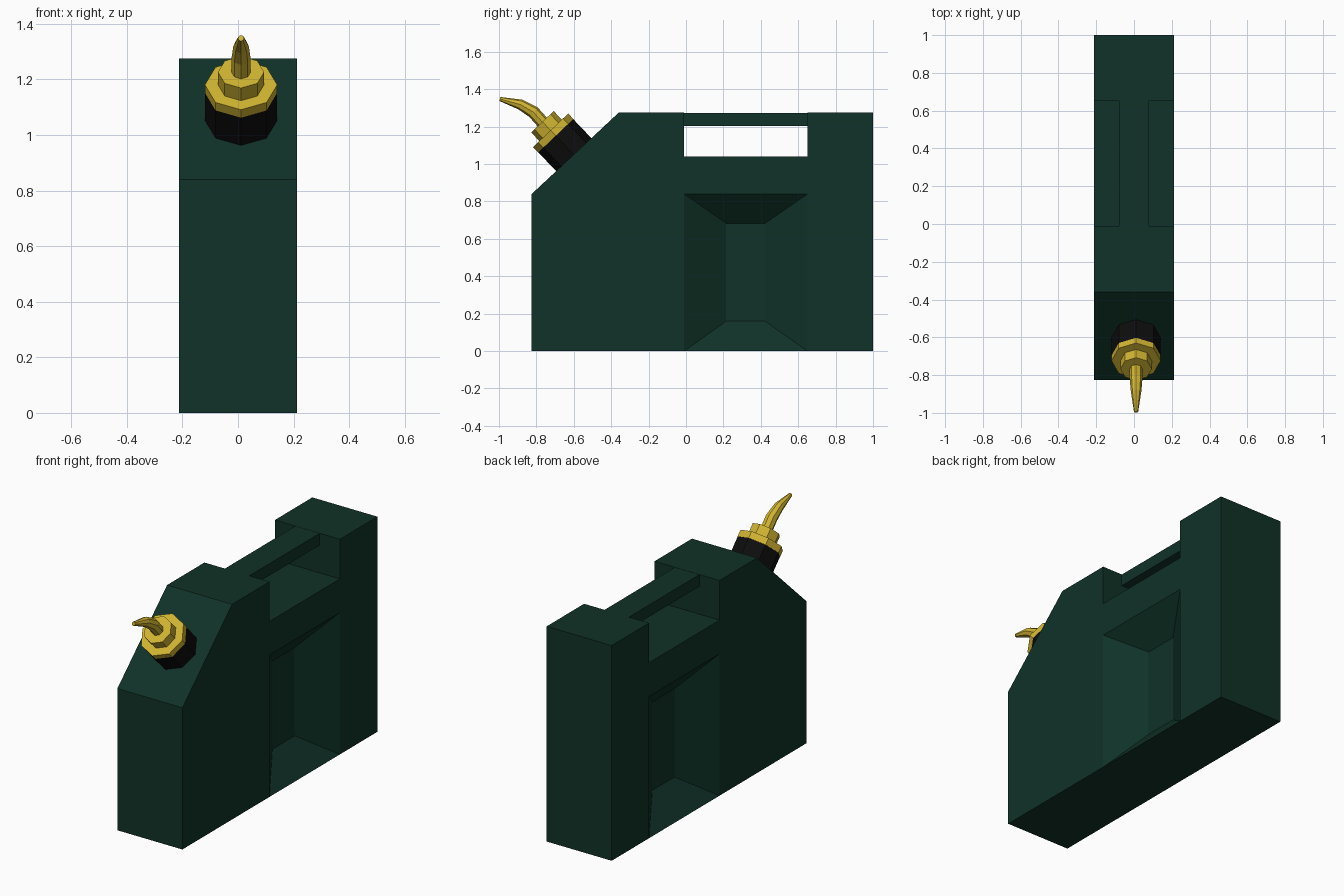
import bpy, bmesh, math
from mathutils import Vector

if "Cube" in bpy.data.objects:
    bpy.data.objects.remove(bpy.data.objects["Cube"])


def material(name, rgb):
    m = bpy.data.materials.new(name)
    m.diffuse_color = (*rgb, 1)
    m.use_nodes = True
    m.node_tree.nodes["Principled BSDF"].inputs["Base Color"].default_value = m.diffuse_color
    return m


GREEN = material("dark green", (0.005, 0.032, 0.021))
YELLOW = material("yellow", (0.64, 0.46, 0.032))
BLACK = material("black", (0.004, 0.004, 0.004))


def finish(bm, name, mat):
    bmesh.ops.recalc_face_normals(bm, faces=bm.faces)
    me = bpy.data.meshes.new(name)
    bm.to_mesh(me)
    bm.free()
    me.materials.append(mat)
    ob = bpy.data.objects.new(name, me)
    bpy.context.collection.objects.link(ob)
    return ob


def tube(name, mat, rings, sides=8):
    """Faceted tube through rings of (centre, axis, radius)."""
    bm = bmesh.new()
    loops = []
    for c, axis, r in rings:
        u = Vector((1, 0, 0))
        v = axis.cross(u).normalized()
        angles = [math.tau * i / sides for i in range(sides)]
        loops.append([bm.verts.new(c + r * (math.cos(a) * u + math.sin(a) * v)) for a in angles])
    for a, b in zip(loops, loops[1:]):
        for i in range(sides):
            j = (i + 1) % sides
            bm.faces.new((a[i], a[j], b[j], b[i]))
    bm.faces.new(loops[0])
    bm.faces.new(loops[-1])
    return finish(bm, name, mat)


# Can body: side profile with a tapered recess on both sides
W, INNER = 0.213, 0.075
outline = [(-.825, 0), (-.01, 0), (.65, 0), (1, 0), (1, 1.275), (.65, 1.275),
           (.65, 1.04), (-.01, 1.04), (-.01, 1.275), (-.36, 1.275), (-.825, .84)]
recess_top = [(.65, .84), (-.01, .84)]
recess_floor = [(.215, .16), (.423, .16), (.423, .683), (.215, .683)]
side_faces = [(0, 1, 12, 7, 8, 9, 10), (12, 11, 6, 7), (2, 3, 4, 5, 6, 11),
              (1, 2, 14, 13), (2, 11, 15, 14), (11, 12, 16, 15), (12, 1, 13, 16),
              (13, 14, 15, 16)]
bm = bmesh.new()
sides = []
for s in (-1, 1):
    vs = [bm.verts.new((s * W, y, z)) for y, z in outline + recess_top]
    vs += [bm.verts.new((s * INNER, y, z)) for y, z in recess_floor]
    for f in side_faces:
        bm.faces.new([vs[i] for i in f])
    sides.append(vs)
n = len(outline)
for i in range(n):
    j = (i + 1) % n
    bm.faces.new((sides[0][i], sides[0][j], sides[1][j], sides[1][i]))
finish(bm, "can_body", GREEN)

# Carry handle bar
bm = bmesh.new()
bmesh.ops.create_cube(bm, size=1)
for v in bm.verts:
    v.co = (v.co.x * 0.16, 0.32 + v.co.y * 0.66, 1.239 + v.co.z * 0.07)
finish(bm, "handle_bar", GREEN)

# Neck, cap and collar stacked along the normal of the sloped shoulder
AXIS = Vector((0, -0.69, 0.724)).normalized()
BASE = Vector((0.011, -0.595, 1.045))


def disc(name, mat, start, end, radius):
    tube(name, mat, [(BASE + AXIS * h, AXIS, radius) for h in (start, end)])


disc("neck", BLACK, -0.03, 0.147, 0.129)
disc("cap", YELLOW, 0.147, 0.187, 0.130)
disc("cap_collar", YELLOW, 0.187, 0.25, 0.083)

# Bent pouring spout
path = [(-.755, 1.21, .034), (-.816, 1.278, .034), (-.885, 1.318, .028), (-.995, 1.348, .011)]
pts = [Vector((0.011, y, z)) for y, z, r in path]
rings = []
for i, p in enumerate(pts):
    d = pts[min(i + 1, len(pts) - 1)] - pts[max(i - 1, 0)]
    rings.append((p, d.normalized(), path[i][2]))
tube("spout", YELLOW, rings)
